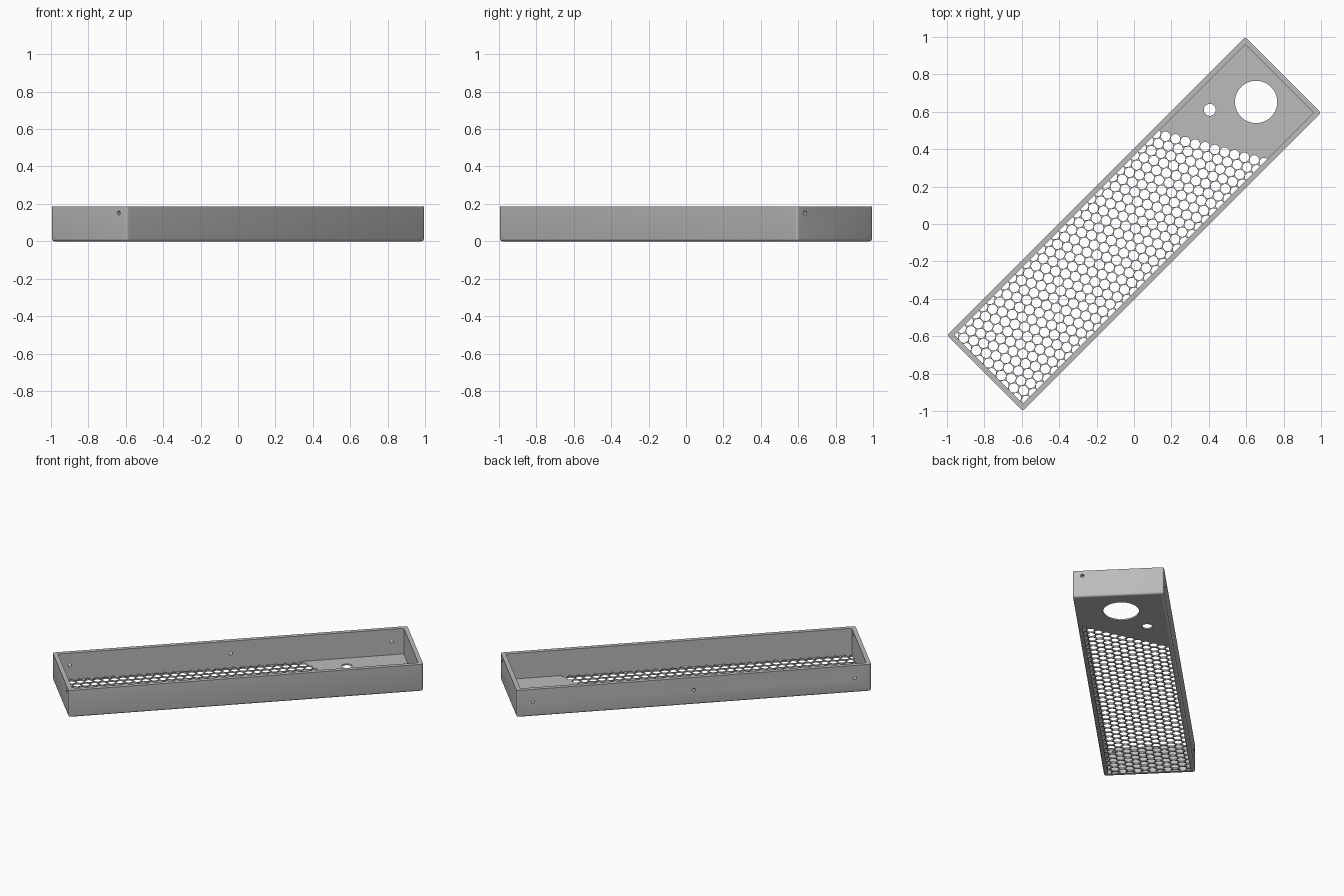
import bpy, bmesh
from math import pi, sqrt
from mathutils import Matrix, Vector

if "Cube" in bpy.data.objects:
    bpy.data.objects.remove(bpy.data.objects["Cube"], do_unlink=True)

LENGTH, WIDTH, HEIGHT = 2.255, 0.573, 0.187
WALL, FLOOR, ROUND = 0.028, 0.01, 0.014
PITCH, HOLE = 0.0545, 0.0256
IN_L, IN_W = LENGTH - 2 * WALL, WIDTH - 2 * WALL

grey = bpy.data.materials.new("plain grey")
grey.use_nodes = True
colour = (0.5, 0.5, 0.5, 1)
grey.diffuse_color = colour
grey.node_tree.nodes["Principled BSDF"].inputs["Base Color"].default_value = colour


def add_box(bm, size, z_mid):
    m = Matrix.Translation((0, 0, z_mid)) @ Matrix.Diagonal((*size, 1))
    bmesh.ops.create_cube(bm, size=1, matrix=m)


def add_drill(bm, centre, radius, depth, axis="Z", sides=20):
    turn = {"Z": Matrix(), "X": Matrix.Rotation(pi / 2, 4, "Y"),
            "Y": Matrix.Rotation(pi / 2, 4, "X")}[axis]
    bmesh.ops.create_cone(bm, cap_ends=True, segments=sides, radius1=radius,
                          radius2=radius, depth=depth,
                          matrix=Matrix.Translation(centre) @ turn)


def make_object(name, bm):
    mesh = bpy.data.meshes.new(name)
    bm.to_mesh(mesh)
    bm.free()
    mesh.materials.append(grey)
    obj = bpy.data.objects.new(name, mesh)
    bpy.context.collection.objects.link(obj)
    return obj


def cut(obj, cutter_bm):
    """Subtract the cutter shapes, then discard the cutter."""
    cutter = make_object("cutter", cutter_bm)
    cutter.hide_render = True
    mod = obj.modifiers.new("cut", "BOOLEAN")
    mod.operation, mod.solver, mod.object = "DIFFERENCE", "EXACT", cutter
    graph = bpy.context.evaluated_depsgraph_get()
    mesh = bpy.data.meshes.new_from_object(obj.evaluated_get(graph))
    obj.modifiers.clear()
    obj.data = mesh
    bpy.data.objects.remove(cutter, do_unlink=True)


# Wall frame: rounded along the bottom and the upright corners
bm = bmesh.new()
add_box(bm, (LENGTH, WIDTH, HEIGHT), HEIGHT / 2)
edges = [e for e in bm.edges if any(v.co.z < HEIGHT / 2 for v in e.verts)]
bmesh.ops.bevel(bm, geom=edges, offset=ROUND, segments=4, profile=0.5,
                affect="EDGES", clamp_overlap=True)
frame = make_object("wall_frame", bm)

# Open interior
bm = bmesh.new()
add_box(bm, (IN_L, IN_W, HEIGHT * 3), HEIGHT / 2)
cut(frame, bm)

# Screw holes: one in each end wall, three along the back long wall
bm = bmesh.new()
for side in (-1, 1):
    add_drill(bm, (side * LENGTH / 2, -0.226, 0.152), 0.011, 0.1, "X")
for x in (-1.023, 0, 1.023):
    add_drill(bm, (x, WIDTH / 2, 0.1), 0.011, 0.1, "Y")
cut(frame, bm)

# Floor plate with a slanted honeycomb of round holes
bm = bmesh.new()
add_box(bm, (IN_L, IN_W, FLOOR), FLOOR / 2)
floor = make_object("floor_plate", bm)

bm = bmesh.new()
row_gap = PITCH * sqrt(3) / 2
for row in range(12):
    y = (5.5 - row) * row_gap
    x = 0.424 + row * PITCH / 2
    while x > -IN_L / 2 - HOLE:
        add_drill(bm, (x, y, 0), HOLE, 0.1)
        x -= PITCH
# Large and small openings at the plain end
add_drill(bm, (0.923, 0, 0), 0.113, 0.1, sides=64)
add_drill(bm, (0.718, 0.145, 0), 0.032, 0.1, sides=32)
cut(floor, bm)

# Smooth rounded surfaces and set the tray diagonally
for obj in (frame, floor):
    obj.rotation_euler.z = pi / 4
    bpy.ops.object.select_all(action="DESELECT")
    obj.select_set(True)
    bpy.context.view_layer.objects.active = obj
    bpy.ops.object.shade_smooth_by_angle(angle=pi / 6)
